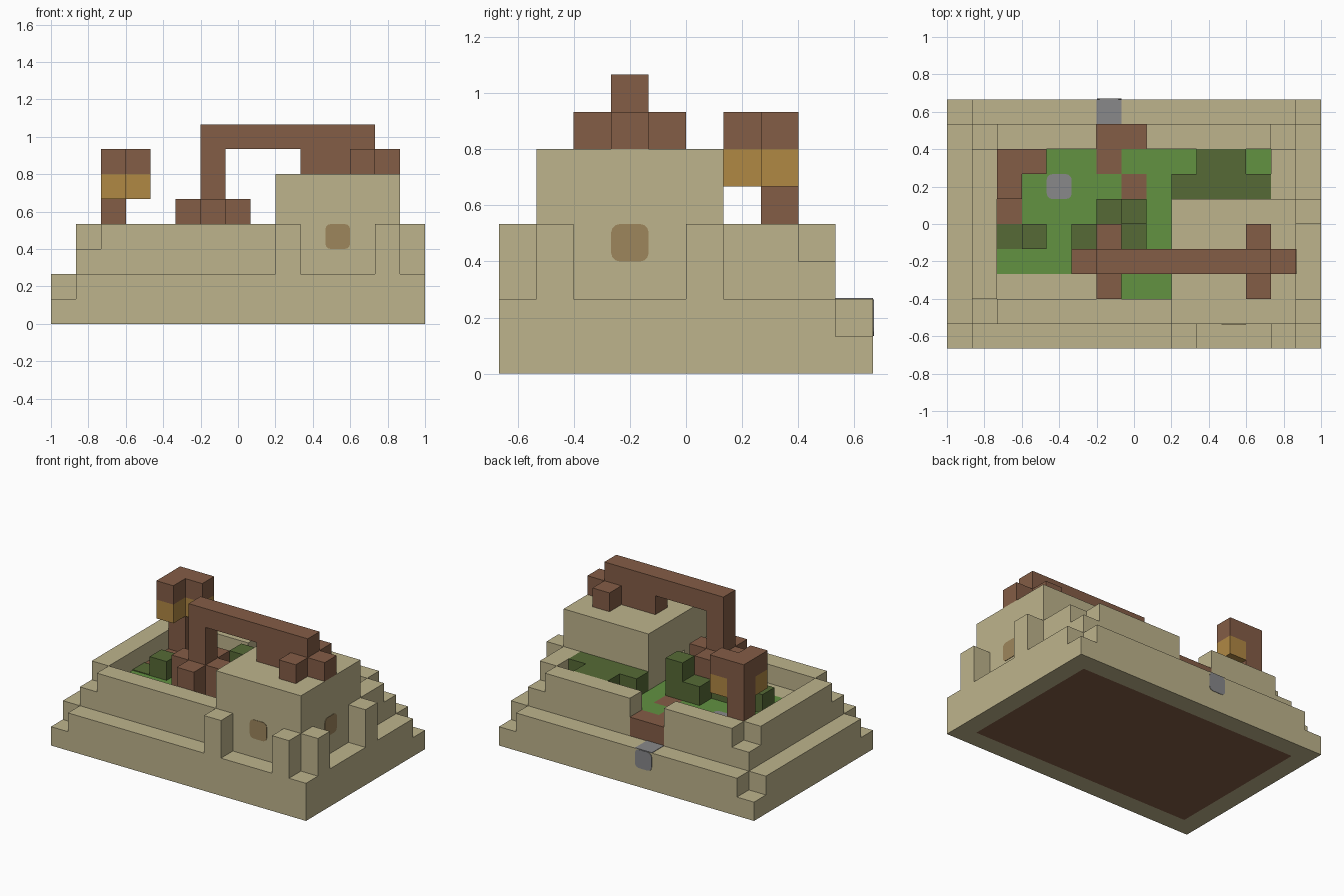
import bpy, bmesh
from mathutils import Matrix, Vector

if "Cube" in bpy.data.objects:
    bpy.data.objects.remove(bpy.data.objects["Cube"])

U = 2 / 15                      # one block


def material(name, r, g, b):
    lin = [((c / 255 + 0.055) / 1.055) ** 2.4 for c in (r, g, b)] + [1]
    m = bpy.data.materials.new(name)
    m.use_nodes = True
    m.diffuse_color = lin
    m.node_tree.nodes["Principled BSDF"].inputs["Base Color"].default_value = lin
    return m


SAND = material("sandstone", 190, 180, 140)
WOOD = material("brown wood and earth", 132, 93, 70)
GRASS = material("grass green", 98, 146, 65)
LEAF = material("leaf green", 86, 106, 54)
LAMP = material("lantern amber", 176, 136, 68)
PANE = material("window tan", 158, 134, 92)
STONE = material("stone grey", 136, 136, 138)


def place(p):
    """Block coordinates to world coordinates."""
    return Vector((p[0] * U - 1, p[1] * U - 5 * U, p[2] * U))


def finish(name, bm, mat):
    me = bpy.data.meshes.new(name)
    bm.to_mesh(me)
    bm.free()
    me.materials.append(mat)
    ob = bpy.data.objects.new(name, me)
    bpy.context.collection.objects.link(ob)
    return ob


def blocks(name, mat, boxes):
    """Boxes given as (first corner, opposite corner) in blocks."""
    bm = bmesh.new()
    for a, b in boxes:
        lo, hi = place(a), place(b)
        mtx = Matrix.Translation((lo + hi) / 2) @ Matrix.Diagonal((*(hi - lo), 1))
        bmesh.ops.create_cube(bm, size=1, matrix=mtx)
    return finish(name, bm, mat)


def column(x, y, z0, z1):
    return (x, y, z0), (x + 1, y + 1, z1)


def plate(name, mat, centre, normal, size=U, radius=0.03):
    """Thin rounded tile lying on a surface."""
    bm = bmesh.new()
    bmesh.ops.create_cube(bm, size=1, matrix=Matrix.Diagonal((size, size, 0.006, 1)))
    if radius:
        upright = [e for e in bm.edges
                   if abs(e.verts[0].co.z - e.verts[1].co.z) > 0.001]
        bmesh.ops.bevel(bm, geom=upright, offset=radius, segments=3, profile=0.5,
                        affect='EDGES')
    turn = Vector((0, 0, 1)).rotation_difference(Vector(normal)).to_matrix().to_4x4()
    bm.transform(Matrix.Translation(place(centre)) @ turn)
    return finish(name, bm, mat)


# Outer terrace: low ring with lowered corners
blocks("outer_terrace", SAND, [
    ((0, 0, 0), (15, 1, 1)), ((0, 9, 0), (15, 10, 1)),
    ((0, 1, 0), (1, 9, 1)), ((14, 1, 0), (15, 9, 1)),
    ((1, 0, 1), (15, 1, 2)), ((1, 9, 1), (14, 10, 2)),
    ((0, 1, 1), (1, 9, 2)), ((14, 1, 1), (15, 9, 2))])

# Earth core, visible from below
blocks("earth_core", WOOD, [((1, 1, 0), (14, 9, 2))])

# Inner wall with stepped corners and a gate at the back
blocks("inner_wall", SAND, [
    ((2, 1, 2), (9, 2, 4)), ((1, 2, 2), (2, 8, 4)), ((13, 6, 2), (14, 8, 4)),
    ((2, 8, 2), (6, 9, 4)), ((8, 8, 2), (13, 9, 4)),
    column(1, 1, 2, 3), column(1, 8, 2, 3), column(13, 8, 2, 3)])
blocks("gate_threshold", WOOD, [((6, 8, 2), (8, 9, 3))])

# Buttress posts around the tower
blocks("buttress_posts", SAND, [column(x, y, 2, 4)
                                for x, y in ((9, 0), (13, 0), (14, 1), (14, 5))])

# Tower with two deep window openings
tower = blocks("tower", SAND, [((9, 1, 2), (14, 6, 6))])
cutter = blocks("window_cutter", SAND, [((11, 5, 3), (12, 7, 4)),
                                        ((8, 3, 3), (10, 4, 4))])
cutter.hide_render = True
mod = tower.modifiers.new("openings", 'BOOLEAN')
mod.operation, mod.solver, mod.object = 'DIFFERENCE', 'EXACT', cutter
bpy.context.view_layer.objects.active = tower
bpy.ops.object.modifier_apply(modifier=mod.name)
bpy.data.objects.remove(cutter)

# Window panes
plate("front_pane", PANE, (11.5, 1, 3.5), (0, -1, 0))
plate("side_pane", PANE, (14, 3.5, 3.5), (1, 0, 0))
plate("back_pane", PANE, (11.5, 5, 3.5), (0, 1, 0), U * 0.98, 0)
plate("inner_pane", PANE, (10, 3.5, 3.5), (-1, 0, 0), U * 0.98, 0)

# Courtyard, back row first: g grass, s sandstone, w earth, d bush, D tall bush
COURT = ["wwggwgggddg",
         "wggggwddddd".replace("wdd", "wgd"),
         "wgggdDg",
         "ddgdwdg",
         "gggwwwg",
         "sssswgg"]
ground = {GRASS: [], SAND: [], WOOD: []}
bushes = []
for row, line in enumerate(COURT):
    for col, kind in enumerate(line):
        x, y = col + 2, 7 - row
        soil = {"s": SAND, "w": WOOD}.get(kind, GRASS)
        ground[soil].append(column(x, y, 2, 3))
        if kind in "dD":
            bushes.append(column(x, y, 3, 5 if kind == "D" else 4))
bushes[[b[0][:2] for b in bushes].index((2, 4))] = column(2, 4, 3, 3.04)
blocks("courtyard_grass", GRASS, ground[GRASS])
blocks("courtyard_paving", SAND, ground[SAND])
blocks("courtyard_path", WOOD, ground[WOOD])
blocks("bushes", LEAF, bushes)
plate("courtyard_stone", STONE, (4.5, 6.5, 3), (0, 0, 1))

# Grey step outside the gate
plate("gate_step_top", STONE, (6.5, 9.5, 2), (0, 0, 1), U, 0)
plate("gate_step_face", STONE, (6.5, 10, 1.5), (0, 1, 0), U * 0.98)

# Timber trunk with spreading roots, and a beam ending on the tower
blocks("trunk_and_roots", WOOD, [
    column(6, 3, 3, 7), ((5, 3, 3), (6, 4, 5)), ((7, 3, 3), (8, 4, 5)),
    column(6, 2, 3, 5), column(6, 4, 3, 5)])
blocks("overhead_beam", WOOD, [
    ((6, 3, 7), (13, 4, 8)), ((10, 3, 6), (13, 4, 7)),
    column(13, 3, 6, 7), column(12, 2, 6, 7), column(12, 4, 6, 7)])

# Lamp post with two hanging lanterns
blocks("lamp_post", WOOD, [column(2, 7, 3, 7), column(3, 7, 6, 7), column(2, 6, 6, 7)])
blocks("lanterns", LAMP, [column(3, 7, 5, 6), column(2, 6, 5, 6)])
